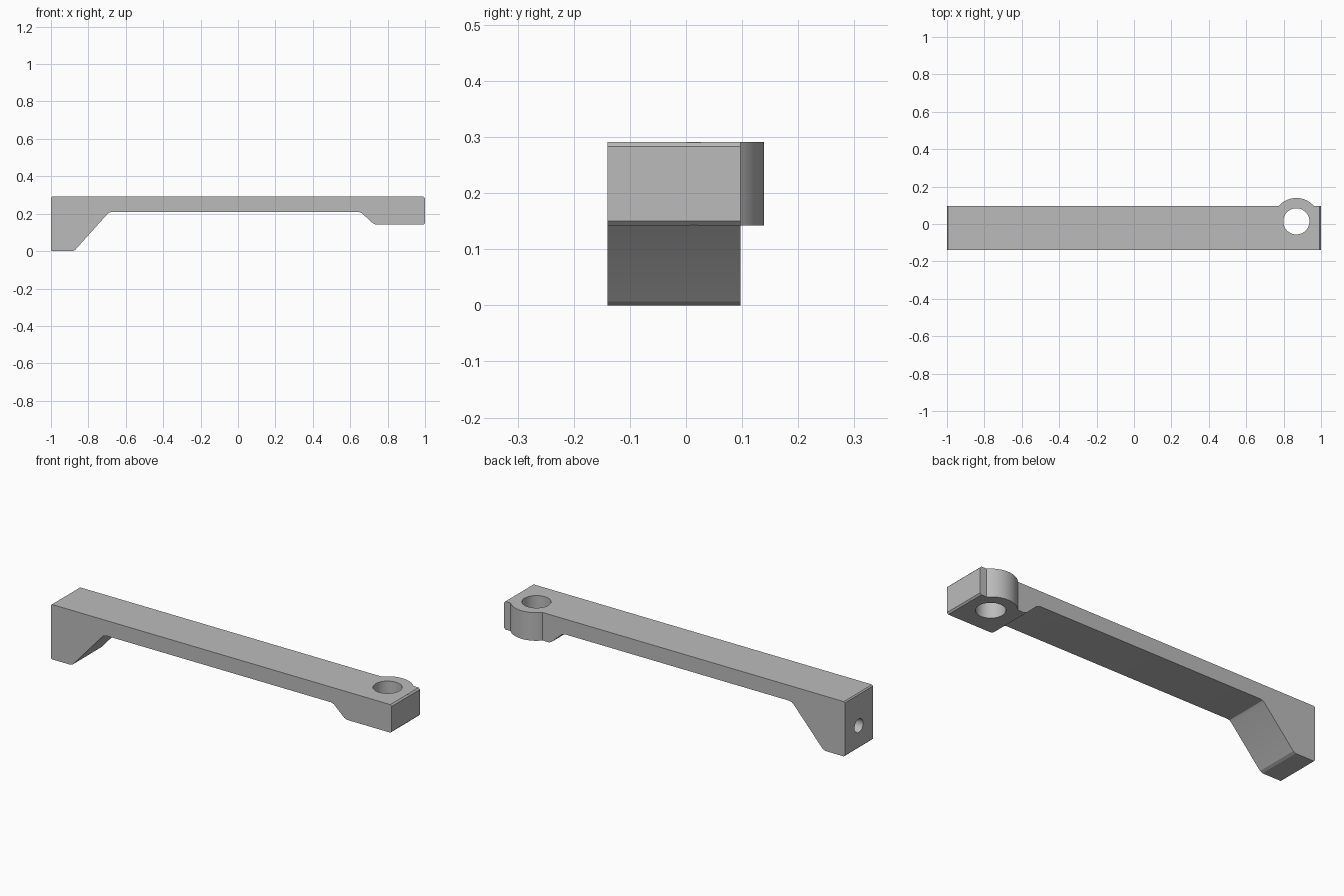
import bpy
import bmesh
from mathutils import Matrix, Vector

cube = bpy.data.objects.get("Cube")
if cube:
    bpy.data.objects.remove(cube, do_unlink=True)

grey = bpy.data.materials.new("plain grey")
grey.use_nodes = True
colour = (0.5, 0.5, 0.5, 1)
grey.diffuse_color = colour
grey.node_tree.nodes["Principled BSDF"].inputs["Base Color"].default_value = colour

FRONT, BACK = -0.14, 0.097
TOP, PAD = 0.291, 0.142
BOSS = Vector((0.868, 0.014, (TOP + PAD) / 2))


def add_object(name, bm):
    bmesh.ops.recalc_face_normals(bm, faces=bm.faces)
    mesh = bpy.data.meshes.new(name)
    bm.to_mesh(mesh)
    bm.free()
    mesh.materials.append(grey)
    obj = bpy.data.objects.new(name, mesh)
    bpy.context.collection.objects.link(obj)
    return obj


def cylinder(name, centre, radius, depth, axis="Z"):
    turn = Matrix.Rotation(1.570796, 4, "Y") if axis == "X" else Matrix()
    bm = bmesh.new()
    bmesh.ops.create_cone(bm, cap_ends=True, segments=96, radius1=radius, radius2=radius,
                          depth=depth, matrix=Matrix.Translation(centre) @ turn)
    return add_object(name, bm)


def combine(target, tool, operation):
    mod = target.modifiers.new(tool.name, "BOOLEAN")
    mod.object, mod.operation, mod.solver = tool, operation, "EXACT"
    bpy.context.view_layer.objects.active = target
    bpy.ops.object.modifier_apply(modifier=mod.name)
    bpy.data.objects.remove(tool, do_unlink=True)


# Bar with a tall foot and a short pad, extruded from its side profile
profile = [
    (-1, 0.006), (-0.994, 0), (-0.885, 0), (-0.87, 0.007),
    (-0.697, 0.2), (-0.687, 0.207), (-0.67, 0.21),
    (0.643, 0.21), (0.661, 0.204), (0.722, 0.148), (0.737, PAD),
    (0.992, PAD), (1, PAD + 0.008), (1, TOP - 0.008), (0.992, TOP),
    (-0.994, TOP), (-1, TOP - 0.006),
]
bm = bmesh.new()
side = bm.faces.new([bm.verts.new((x, FRONT, z)) for x, z in profile])
moved = bmesh.ops.extrude_face_region(bm, geom=[side])["geom"]
bmesh.ops.translate(bm, vec=(0, BACK - FRONT, 0),
                    verts=[v for v in moved if isinstance(v, bmesh.types.BMVert)])
handle = add_object("handle_bar", bm)

# Round boss, its through hole, and the blind screw hole in the foot
combine(handle, cylinder("boss", BOSS, 0.125, TOP - PAD), "UNION")
combine(handle, cylinder("boss_hole", BOSS, 0.07, 0.5), "DIFFERENCE")
combine(handle, cylinder("screw_hole", (-1, -0.02, 0.12), 0.036, 0.3, "X"), "DIFFERENCE")

bpy.ops.object.select_all(action="DESELECT")
handle.select_set(True)
bpy.context.view_layer.objects.active = handle
bpy.ops.object.shade_smooth_by_angle(angle=0.35)
